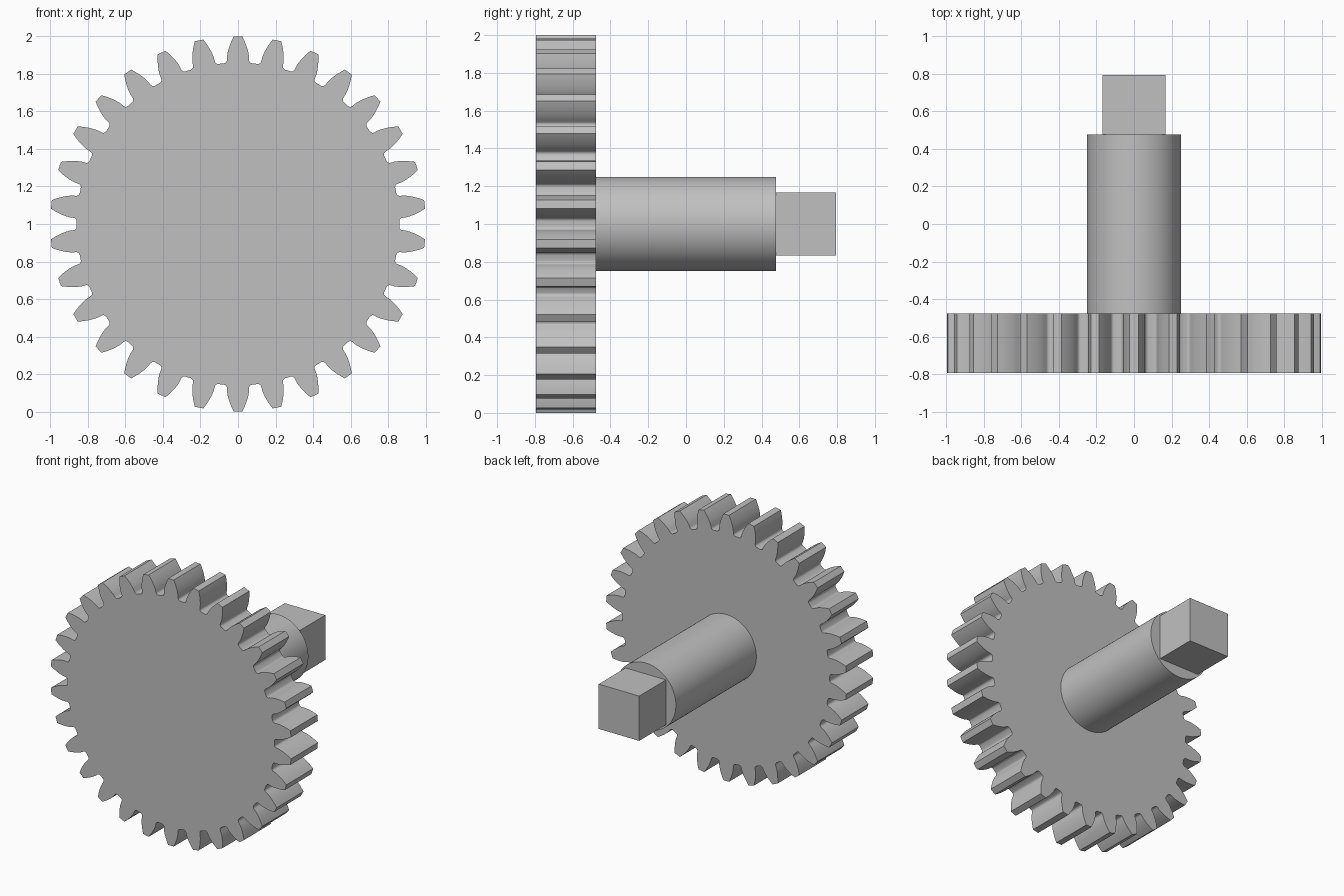
import bpy, bmesh, math
from mathutils import Matrix, Vector

cube = bpy.data.objects.get("Cube")
if cube:
    bpy.data.objects.remove(cube, do_unlink=True)

# Single grey material
GREY = (0.53, 0.53, 0.53, 1)
metal = bpy.data.materials.new("plain_grey")
metal.use_nodes = True
metal.diffuse_color = GREY
metal.node_tree.nodes["Principled BSDF"].inputs["Base Color"].default_value = GREY

# Standard involute gear proportions
TEETH = 30
TIP = 1.0
MODULE = 2 * TIP / (TEETH + 2)
PITCH = MODULE * TEETH / 2
ROOT = PITCH - 1.25 * MODULE
PRESSURE = math.radians(20)
BASE = PITCH * math.cos(PRESSURE)
FILLET = 0.018
AXIS_Z = 1.0


def involute(angle):
    return math.tan(angle) - angle


def half_angle(radius):
    """Angular half thickness of a tooth at a radius."""
    return (math.pi / (2 * TEETH) + involute(PRESSURE)
            - involute(math.acos(min(1, BASE / radius))))


def half_tooth():
    """(angle, radius) pairs from the root up to the tip."""
    points = []
    base_angle = half_angle(BASE)
    for i in range(5):
        t = math.pi / 2 * i / 4
        points.append((base_angle + FILLET * (1 - math.sin(t)) / ROOT,
                       ROOT + FILLET * (1 - math.cos(t))))
    for i in range(1, 8):
        r = BASE + (TIP - BASE) * i / 7
        points.append((half_angle(r), r))
    return points


def gear_outline():
    side = half_tooth()
    tooth = [(-a, r) for a, r in side] + [(0, TIP)] + side[::-1]
    outline = []
    for n in range(TEETH):
        centre = 2 * math.pi * n / TEETH
        outline += [(r * math.sin(centre + a), r * math.cos(centre + a)) for a, r in tooth]
    return outline


def circle(radius, sides):
    return [(radius * math.sin(2 * math.pi * i / sides),
             radius * math.cos(2 * math.pi * i / sides)) for i in range(sides)]


def extrude_along_y(name, outline, y0, y1):
    """Solid prism with an (x, z) outline around the shaft axis."""
    bm = bmesh.new()
    face = bm.faces.new([bm.verts.new((x, y0, z + AXIS_Z)) for x, z in outline])
    result = bmesh.ops.extrude_face_region(bm, geom=[face], use_keep_orig=True)
    moved = [g for g in result["geom"] if isinstance(g, bmesh.types.BMVert)]
    bmesh.ops.translate(bm, verts=moved, vec=(0, y1 - y0, 0))
    bmesh.ops.recalc_face_normals(bm, faces=bm.faces)
    mesh = bpy.data.meshes.new(name)
    bm.to_mesh(mesh)
    bm.free()
    mesh.materials.append(metal)
    obj = bpy.data.objects.new(name, mesh)
    bpy.context.collection.objects.link(obj)
    bpy.ops.object.select_all(action="DESELECT")
    obj.select_set(True)
    bpy.context.view_layer.objects.active = obj
    bpy.ops.object.shade_smooth_by_angle(angle=math.radians(30))
    return obj


# Gear wheel, round shaft and square drive end
HALF = 0.168
extrude_along_y("gear_wheel", gear_outline(), -0.795, -0.477)
extrude_along_y("round_shaft", circle(0.25, 96), -0.477, 0.477)
extrude_along_y("square_drive_end",
                [(-HALF, -HALF), (-HALF, HALF), (HALF, HALF), (HALF, -HALF)], 0.477, 0.795)
